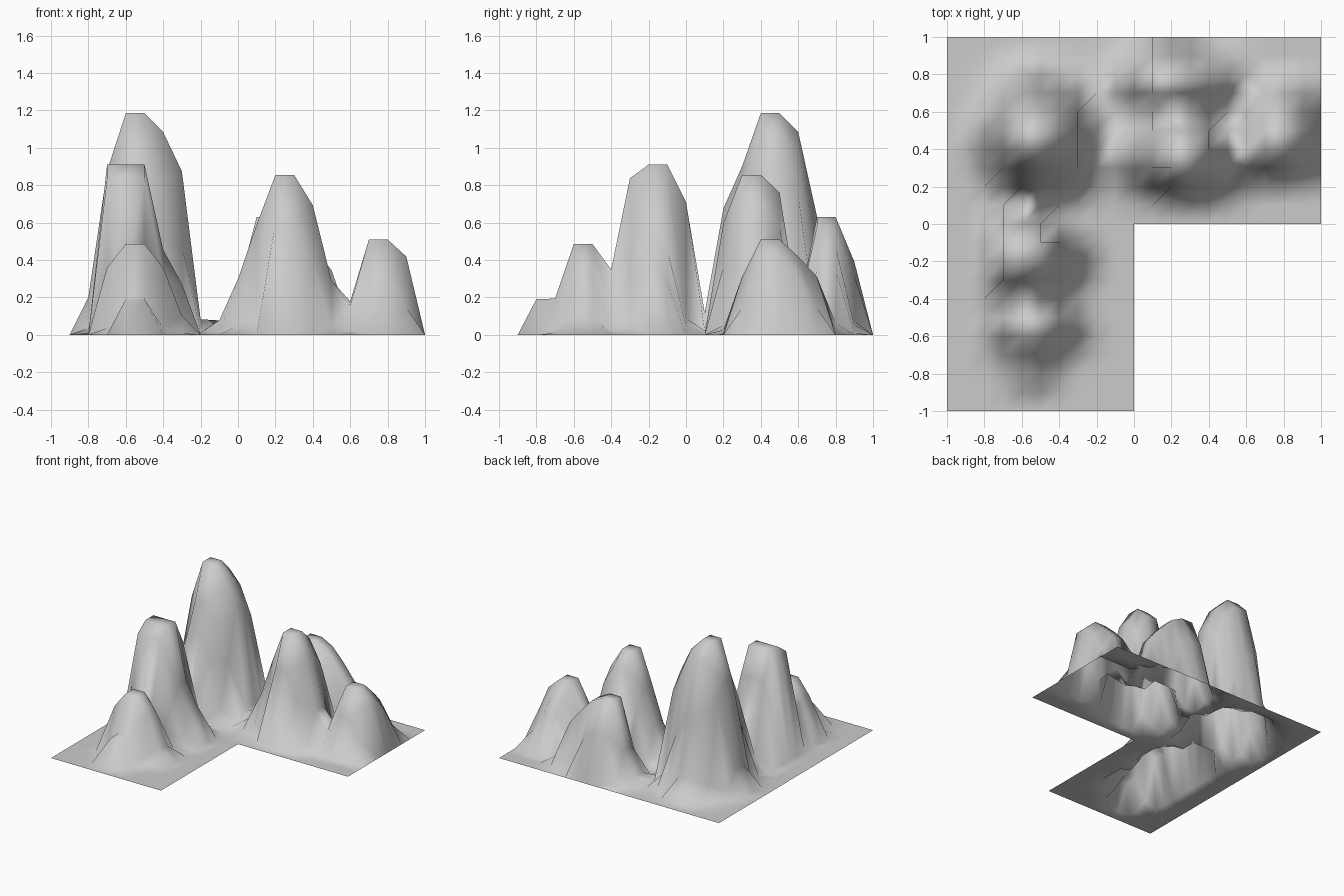
import bpy, bmesh
from math import sqrt

if "Cube" in bpy.data.objects:
    bpy.data.objects.remove(bpy.data.objects["Cube"])

STEP = 0.1
ROUND = 0.75   # how round the hill footprints are

# Each hill: peak height, then relative cross-sections sampled every 0.1
# (x start, x profile, y start, y profile)
HILLS = [
    # tall back-left peak
    (1.185, -0.9, [0, .17, .74, 1, 1, .915, .737, .07, 0],
            0.0, [0, .10, .57, .76, 1, 1, .915, .535, .15, 0]),
    # left middle peak
    (0.91, -0.8, [0, 1, 1, 1, .50, .30, 0],
           -0.5, [0, .36, .92, 1, 1, .78, .13, 0]),
    # left front peak
    (0.485, -0.8, [0, .74, 1, 1, .74, .21, 0],
           -0.8, [0, .40, 1, 1, .72, .3, 0]),
    # small front foothill
    (0.19, -0.7, [0, 1, 1, 0],
           -0.9, [0, 1, 1, 0]),
    # centre-right peak
    (0.855, -0.2, [0, .09, .35, .69, 1, 1, .81, .34, .18, 0],
            0.1, [0, .70, 1, 1, .89, .16, 0]),
    # back-right ridge
    (0.63, -0.2, [0, .10, .40, 1, 1, .92, .75, .55, .10, 0],
            0.5, [0, .20, 1, 1, .62, 0]),
    # right end peak
    (0.51, 0.5, [0, .35, 1, 1, .82, 0],
            0.2, [0, .61, 1, 1, .82, .61, 0]),
]


def sample(start, profile, value):
    i = round((value - start) / STEP)
    return profile[i] if 0 <= i < len(profile) else 0.0


def blend(a, b):
    """Combine two cross-sections: between a dome and a plain product."""
    dome = sqrt(max(0.0, a * a + b * b - 1))
    return ROUND * dome + (1 - ROUND) * a * b


def height(x, y):
    return max(h * blend(sample(x0, px, x), sample(y0, py, y))
               for h, x0, px, y0, py in HILLS)


# L-shaped sheet of terrain
bm = bmesh.new()
bmesh.ops.create_grid(bm, x_segments=20, y_segments=20, size=1.0)
corner = [f for f in bm.faces
          if f.calc_center_median().x > 0 and f.calc_center_median().y < 0]
bmesh.ops.delete(bm, geom=corner, context='FACES')

# Raise the hills
for v in bm.verts:
    v.co.z = height(v.co.x, v.co.y)
for f in bm.faces:
    f.smooth = True

mesh = bpy.data.meshes.new("mountain_terrain")
bm.to_mesh(mesh)
bm.free()
terrain = bpy.data.objects.new("mountain_terrain", mesh)
bpy.context.collection.objects.link(terrain)
